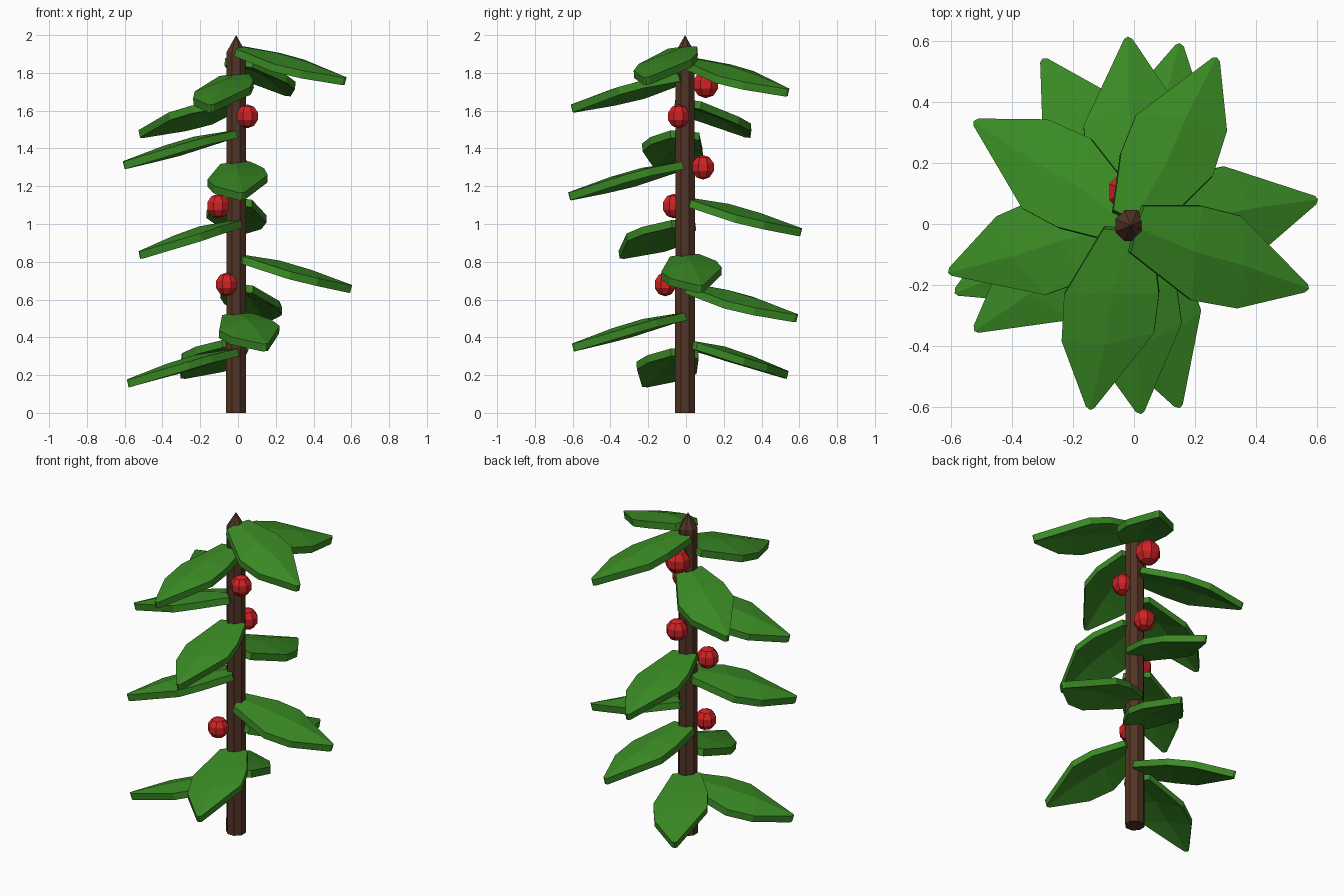
import bpy, bmesh, math
from mathutils import Matrix, Vector

if "Cube" in bpy.data.objects:
    bpy.data.objects.remove(bpy.data.objects["Cube"])

CX, CY = -0.01, -0.005          # stem axis


def material(name, rgb):
    m = bpy.data.materials.new(name)
    m.diffuse_color = (*rgb, 1)
    m.use_nodes = True
    m.node_tree.nodes["Principled BSDF"].inputs["Base Color"].default_value = m.diffuse_color
    return m


GREEN = material("leaf green", (0.042, 0.255, 0.018))
RED = material("berry red", (0.62, 0.016, 0.018))
BROWN = material("bark brown", (0.085, 0.034, 0.018))


def finish(bm, name, mat):
    bmesh.ops.recalc_face_normals(bm, faces=bm.faces)
    me = bpy.data.meshes.new(name)
    bm.to_mesh(me)
    bm.free()
    me.materials.append(mat)
    ob = bpy.data.objects.new(name, me)
    bpy.context.collection.objects.link(ob)
    return ob


# Stem: octagonal pole with a pointed top
bm = bmesh.new()
turn = Matrix.Rotation(math.pi / 8, 4, 'Z')
for low, high, r1, r2 in ((0, 1.91, 0.057, 0.055), (1.91, 2.0, 0.055, 0)):
    bmesh.ops.create_cone(bm, cap_ends=True, segments=8, radius1=r1, radius2=r2, depth=high - low,
                          matrix=Matrix.Translation((CX, CY, (low + high) / 2)) @ turn)
finish(bm, "stem", BROWN)

# Leaf stations: (distance out, side offset, height) for left edge, rib, right edge
STATIONS = [
    ((0.02, 0.075, 0.0), (0.02, 0.0, 0.0), (0.03, -0.085, -0.012)),
    ((0.20, 0.138, -0.035), (0.23, -0.01, -0.033), (0.27, -0.165, -0.093)),
    ((0.33, 0.150, -0.070), (0.40, 0.0, -0.082), (0.42, -0.140, -0.128)),
    ((0.612, 0.012, -0.163), (0.62, 0.0, -0.163), (0.612, -0.016, -0.165)),
]
THICK = Vector((-0.01, 0, -0.04))


def leaf(name, angle, z):
    bm = bmesh.new()
    top = [[bm.verts.new(p) for p in row] for row in STATIONS]
    for a, b in zip(top, top[1:]):
        for i in (0, 1):
            bm.faces.new((a[i], b[i], b[i + 1], a[i + 1]))
    # thicken downward
    base = list(bm.faces)
    dup = bmesh.ops.duplicate(bm, geom=list(bm.verts) + list(bm.edges) + base)
    twin = dup["vert_map"]
    rim = [e for e in bm.edges if e.is_boundary and all(f in base for f in e.link_faces)]
    for e in rim:
        a, b = e.verts
        bm.faces.new((a, b, twin[b], twin[a]))
    for row in top:
        for v in row:
            twin[v].co = v.co + THICK
    bm.transform(Matrix.Translation((CX, CY, z)) @ Matrix.Rotation(math.radians(angle), 4, 'Z'))
    finish(bm, name, GREEN)


# Leaves: heading in degrees and height of the root
LEAVES = [(201, 0.34), (118, 0.385), (285, 0.53), (75, 0.685), (8, 0.84), (214, 1.02), (91, 1.14),
          (273, 1.33), (194.5, 1.495), (146.5, 1.66), (257.5, 1.795), (63, 1.88), (340.5, 1.94)]
for i, (angle, z) in enumerate(LEAVES):
    leaf(f"leaf_{i + 1}", angle, z)

# Berries: position and radius
BERRIES = [(-0.06, -0.11, 0.68, 0.063), (-0.105, -0.065, 1.095, 0.065), (0.0, 0.09, 1.30, 0.065),
           (0.05, -0.04, 1.57, 0.063), (-0.015, 0.105, 1.74, 0.074)]
for i, (x, y, z, r) in enumerate(BERRIES):
    bm = bmesh.new()
    bmesh.ops.create_uvsphere(bm, u_segments=8, v_segments=5, radius=r,
                              matrix=Matrix.Translation((x, y, z)) @ turn)
    finish(bm, f"berry_{i + 1}", RED)
